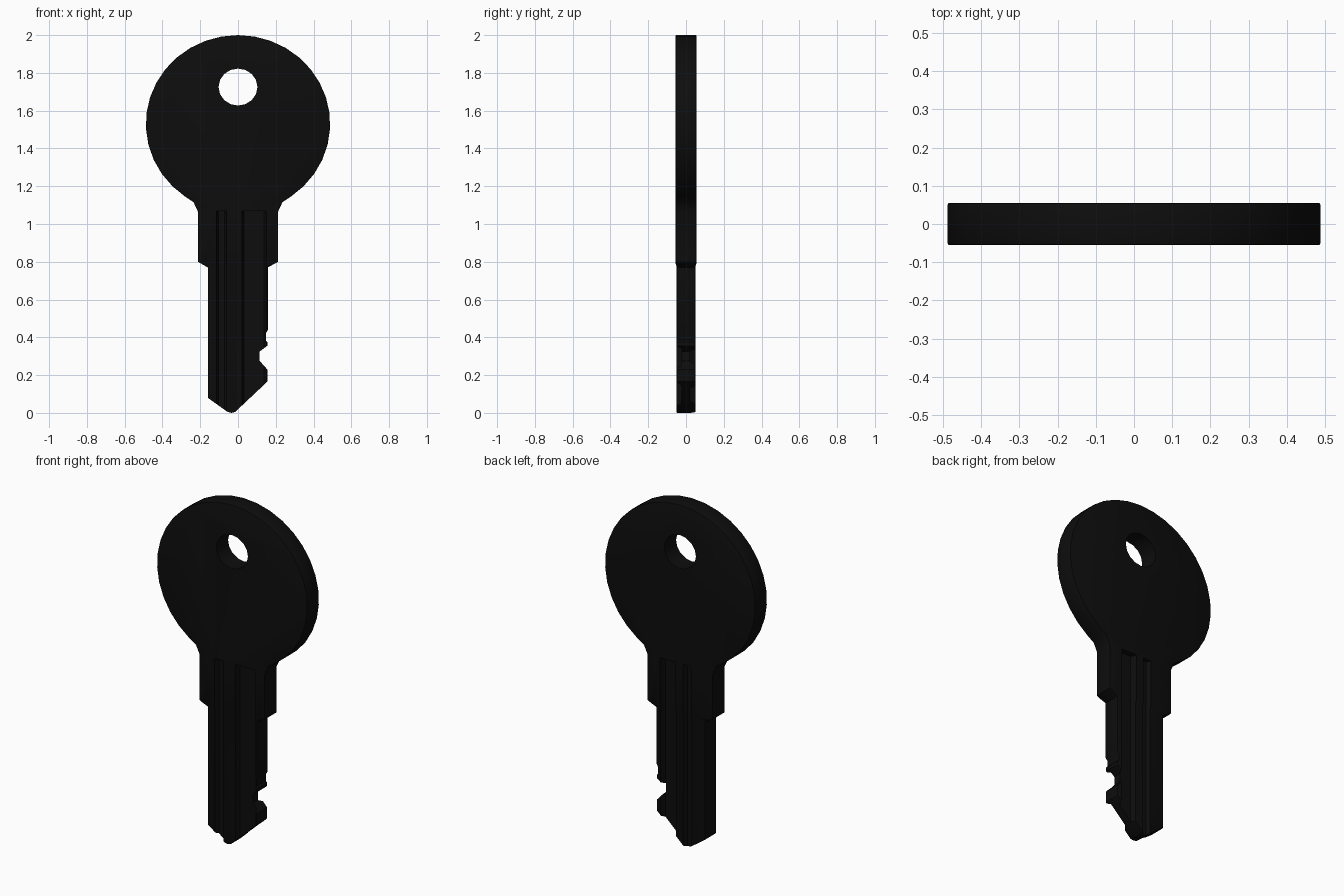
import bpy, bmesh, math

if "Cube" in bpy.data.objects:
    bpy.data.objects.remove(bpy.data.objects["Cube"])


def prism(bm, ring, axis, lo, hi):
    """Extrude a 2D ring along 'y' (ring is x,z) or 'z' (ring is x,y)."""
    def point(a, b, t):
        return (a, t, b) if axis == 'y' else (a, b, t)
    low = [bm.verts.new(point(a, b, lo)) for a, b in ring]
    high = [bm.verts.new(point(a, b, hi)) for a, b in ring]
    bm.faces.new(low)
    bm.faces.new(high)
    n = len(ring)
    for i in range(n):
        j = (i + 1) % n
        bm.faces.new((low[i], low[j], high[j], high[i]))


def make_object(name, bm):
    bmesh.ops.recalc_face_normals(bm, faces=bm.faces)
    mesh = bpy.data.meshes.new(name)
    bm.to_mesh(mesh)
    bm.free()
    obj = bpy.data.objects.new(name, mesh)
    bpy.context.collection.objects.link(obj)
    return obj


# Key outline: round bow, neck, shoulders, then the cut blade
SEGS = 28
outline = []
for i in range(SEGS + 1):
    a = math.radians(-55 + 290 * i / SEGS)
    outline.append((0.488 * math.cos(a), 1.53 + 0.47 * math.sin(a)))
outline += [(-0.235, 1.115), (-0.212, 1.065), (-0.212, 0.80), (-0.16, 0.77),
            (-0.16, 0.08), (-0.055, 0.005), (-0.035, 0), (-0.015, 0.005),
            (0.155, 0.165), (0.155, 0.23), (0.115, 0.275), (0.115, 0.325),
            (0.155, 0.355), (0.155, 0.375), (0.147, 0.385), (0.147, 0.42),
            (0.158, 0.44), (0.158, 0.77), (0.212, 0.80), (0.212, 1.065),
            (0.235, 1.115)]

bm = bmesh.new()
prism(bm, outline, 'y', -0.055, 0.055)
# Blade is slightly thinner than the bow
for z in (0.79, 0.775):
    bmesh.ops.bisect_plane(bm, geom=bm.verts[:] + bm.edges[:] + bm.faces[:],
                           plane_co=(0, 0, z), plane_no=(0, 0, 1))
for v in bm.verts:
    if v.co.z < 0.78:
        v.co.y *= 0.91
key = make_object("key", bm)

# Cutter: ring hole plus milled grooves on both faces
bm = bmesh.new()
hole = [(0.103 * math.cos(math.tau * i / 16), 1.725 + 0.098 * math.sin(math.tau * i / 16))
        for i in range(16)]
prism(bm, hole, 'y', -0.2, 0.2)
for side, grooves in ((-1, ((-0.115, -0.06, 0.030), (0.02, 0.15, 0.025))),
                      (1, ((-0.07, -0.02, 0.030), (0.03, 0.13, 0.022)))):
    for x0, x1, floor in grooves:
        ring = [(x0, side * 0.1), (x0, side * 0.05), (x0 + 0.012, side * floor),
                (x1 - 0.012, side * floor), (x1, side * 0.05), (x1, side * 0.1)]
        prism(bm, ring, 'z', -0.1, 1.07)
cutter = make_object("hole_and_groove_cutter", bm)
cutter.hide_render = True

# Softened rim, then the cuts
bevel = key.modifiers.new("rim", 'BEVEL')
bevel.width = 0.006
bevel.segments = 2
bevel.limit_method = 'ANGLE'
bevel.angle_limit = math.radians(65)
cut = key.modifiers.new("cuts", 'BOOLEAN')
cut.operation = 'DIFFERENCE'
cut.solver = 'EXACT'
cut.object = cutter

bpy.context.view_layer.objects.active = key
key.select_set(True)
for name in ("rim", "cuts"):
    bpy.ops.object.modifier_apply(modifier=name)
bpy.data.objects.remove(cutter)
bpy.ops.object.shade_smooth_by_angle(angle=math.radians(30))

# Black finish
black = bpy.data.materials.new("black")
black.diffuse_color = (0.004, 0.004, 0.004, 1)
black.use_nodes = True
black.node_tree.nodes["Principled BSDF"].inputs["Base Color"].default_value = black.diffuse_color
key.data.materials.clear()
key.data.materials.append(black)
